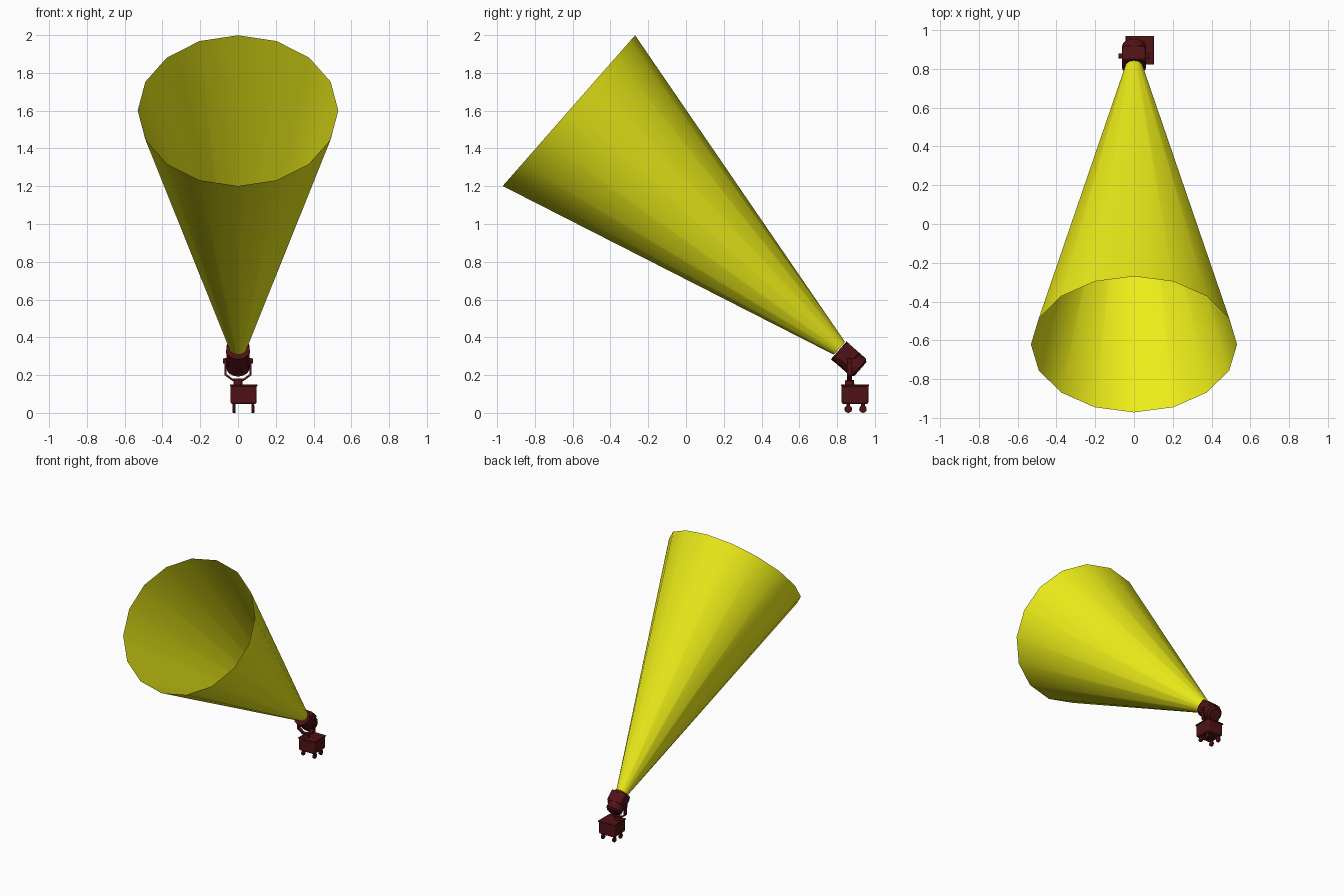
import bpy, bmesh, math
from mathutils import Matrix, Vector

if "Cube" in bpy.data.objects:
    bpy.data.objects.remove(bpy.data.objects["Cube"])


def material(name, rgb):
    m = bpy.data.materials.new(name)
    m.diffuse_color = (*rgb, 1)
    m.use_nodes = True
    m.node_tree.nodes["Principled BSDF"].inputs["Base Color"].default_value = m.diffuse_color
    return m


RED = material("dark_red", (0.08, 0.006, 0.008))
YELLOW = material("light_yellow", (0.85, 0.85, 0.01))
TILT = 0.852
HEAD = Matrix.Translation((0, 0.865, 0.282)) @ Matrix.Rotation(TILT, 4, 'X')


def finish(name, bm, mat=RED, matrix=Matrix(), bevel=0):
    me = bpy.data.meshes.new(name)
    bmesh.ops.transform(bm, matrix=matrix, verts=bm.verts)
    bm.to_mesh(me)
    bm.free()
    ob = bpy.data.objects.new(name, me)
    bpy.context.collection.objects.link(ob)
    me.materials.append(mat)
    if bevel:
        mod = ob.modifiers.new("bevel", 'BEVEL')
        mod.width, mod.segments = bevel, 2
    bpy.ops.object.select_all(action='DESELECT')
    bpy.context.view_layer.objects.active = ob
    ob.select_set(True)
    bpy.ops.object.shade_smooth_by_angle(angle=math.radians(32))
    return ob


def box(name, center, size, matrix=Matrix(), bevel=0):
    bm = bmesh.new()
    bmesh.ops.create_cube(bm, size=1)
    m = Matrix.Translation(center) @ Matrix.Diagonal((*size, 1))
    bmesh.ops.transform(bm, matrix=m, verts=bm.verts)
    return finish(name, bm, RED, matrix, bevel)


def cone(name, r1, r2, depth, matrix, mat=RED, sides=16, caps=True, bevel=0):
    bm = bmesh.new()
    bmesh.ops.create_cone(bm, cap_ends=caps, segments=sides,
                          radius1=r1, radius2=r2, depth=depth)
    return finish(name, bm, mat, matrix, bevel)


def along_x(x, y, z):
    return Matrix.Translation((x, y, z)) @ Matrix.Rotation(math.pi / 2, 4, 'Y')


# Open light beam from the lens to the wide rim
a, b = Vector((0, 0.812, 0.342)), Vector((0, -0.62, 1.6))
beam_rot = Matrix.Rotation(math.atan2(a.y - b.y, b.z - a.z), 4, 'X')
cone("light_beam", 0.045, 0.531, (b - a).length,
     Matrix.Translation((a + b) / 2) @ beam_rot, YELLOW, caps=False)

# Lamp head: round barrel, squarish front housing, rear cap
cone("lamp_barrel", 0.062, 0.062, 0.13, HEAD)
box("front_housing", (0, 0.012, 0.025), (0.122, 0.1, 0.09), HEAD, 0.012)
cone("front_rim", 0.063, 0.063, 0.02, HEAD @ Matrix.Translation((0, 0, 0.065)))
cone("rear_cap", 0.048, 0.062, 0.014, HEAD @ Matrix.Translation((0, 0, -0.07)))

# Yoke: U-shaped strap with slanted lower corners
path = [(-1, 0.285, 0.072, 0.060), (-1, 0.205, 0.072, 0.060)]
outer = [(-0.072, 0.29), (-0.072, 0.2), (-0.032, 0.17),
         (0.032, 0.17), (0.072, 0.2), (0.072, 0.29)]
inner = [(-0.062, 0.29), (-0.062, 0.206), (-0.028, 0.181),
         (0.028, 0.181), (0.062, 0.206), (0.062, 0.29)]
bm = bmesh.new()
o = [bm.verts.new((x, 0.853, z)) for x, z in outer]
i = [bm.verts.new((x, 0.853, z)) for x, z in inner]
faces = [bm.faces.new((o[k], o[k + 1], i[k + 1], i[k])) for k in range(5)]
ext = bmesh.ops.extrude_face_region(bm, geom=faces)
bmesh.ops.translate(bm, vec=(0, 0.026, 0),
                    verts=[v for v in ext["geom"] if isinstance(v, bmesh.types.BMVert)])
bmesh.ops.recalc_face_normals(bm, faces=bm.faces)
finish("yoke", bm)
for s, side in ((-1, "left"), (1, "right")):
    cone(side + "_tilt_knob", 0.013, 0.013, 0.018,
         along_x(s * 0.071, 0.866, 0.275), sides=12)
cone("yoke_swivel", 0.026, 0.022, 0.03,
     Matrix.Translation((0, 0.866, 0.16)))

# Base case with a slim lid
box("base_case", (0.03, 0.895, 0.097), (0.138, 0.142, 0.1), bevel=0.01)
box("base_lid", (0.03, 0.895, 0.146), (0.146, 0.148, 0.01), bevel=0.003)

# Four wheels with small mounting forks
for x in (-0.021, 0.079):
    for y in (0.859, 0.937):
        cone("wheel", 0.02, 0.02, 0.016, along_x(x, y, 0.02), bevel=0.003)
        box("wheel_mount", (x, y, 0.04), (0.014, 0.02, 0.025))
